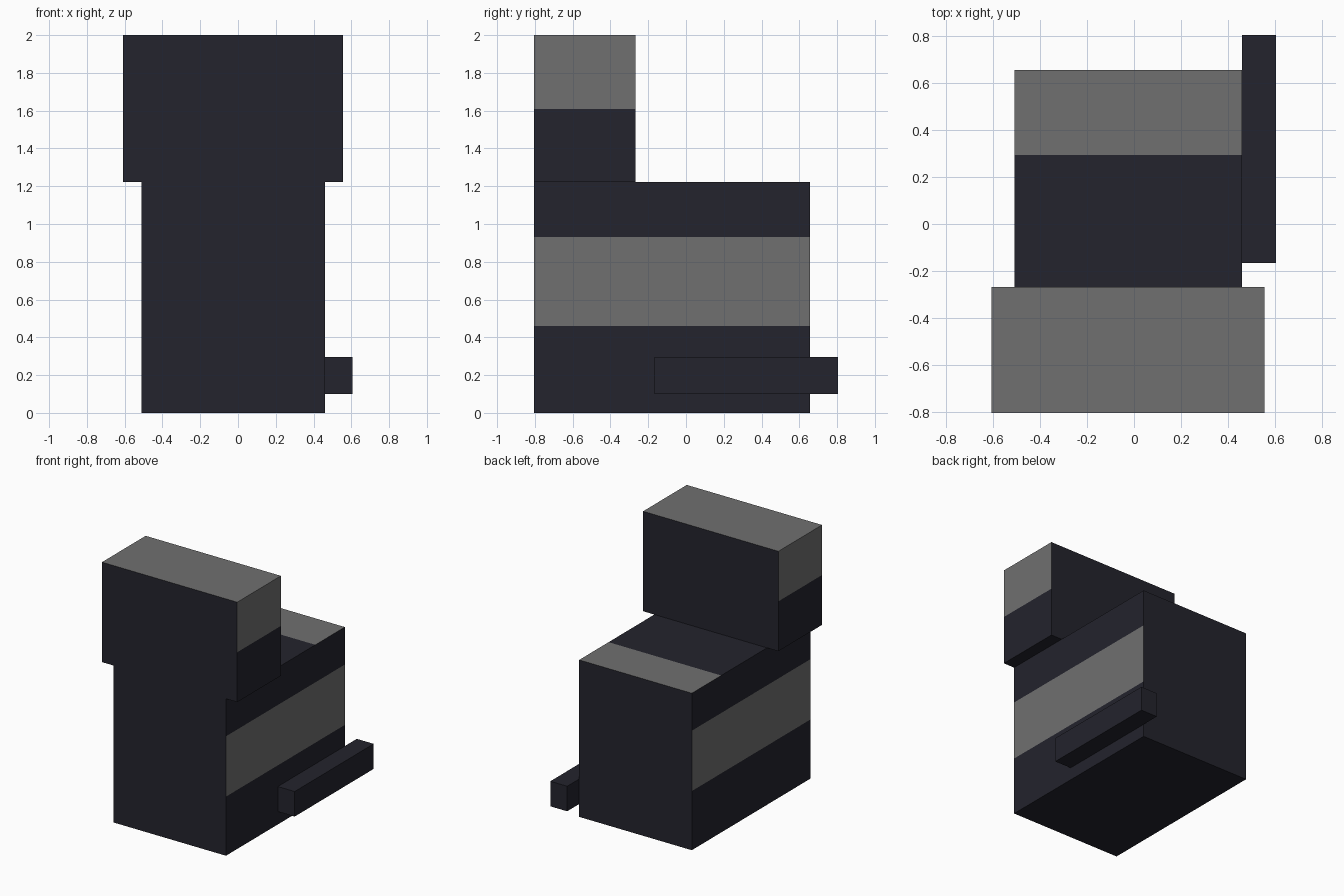
import bpy, bmesh
from mathutils import Vector

cube = bpy.data.objects.get("Cube")
if cube:
    bpy.data.objects.remove(cube, do_unlink=True)


def make_material(name, color):
    mat = bpy.data.materials.new(name)
    mat.use_nodes = True
    mat.diffuse_color = color
    mat.node_tree.nodes["Principled BSDF"].inputs["Base Color"].default_value = color
    return mat


dark = make_material("dark navy", (0.017, 0.017, 0.026, 1))
grey = make_material("mid grey", (0.162, 0.162, 0.162, 1))


def make_box(name, low, high, cuts=(), is_grey=None):
    """Box between two corners, sliced at (axis, position) cuts and painted by a rule."""
    low, high = Vector(low), Vector(high)
    bm = bmesh.new()
    bmesh.ops.create_cube(bm, size=1)
    for v in bm.verts:
        v.co = (low + high) / 2 + v.co * (high - low)
    for axis, position in cuts:
        normal = Vector((0, 0, 0))
        normal[axis] = 1
        bmesh.ops.bisect_plane(bm, geom=bm.verts[:] + bm.edges[:] + bm.faces[:],
                               plane_co=normal * position, plane_no=normal)
    bm.normal_update()
    for f in bm.faces:
        f.material_index = int(bool(is_grey and is_grey(f.calc_center_median(), f.normal)))
    mesh = bpy.data.meshes.new(name)
    bm.to_mesh(mesh)
    bm.free()
    mesh.materials.append(dark)
    mesh.materials.append(grey)
    obj = bpy.data.objects.new(name, mesh)
    bpy.context.collection.objects.link(obj)
    return obj


# Body: grey band around the sides, grey strip at the back of the top
Y, Z = 1, 2
BAND_LOW, BAND_HIGH, STRIP = 0.46, 0.93, 0.295


def body_rule(c, n):
    side_band = abs(n.x) > 0.9 and BAND_LOW < c.z < BAND_HIGH
    top_strip = n.z > 0.9 and c.y > STRIP
    return side_band or top_strip


make_box("body", (-0.51, -0.805, 0), (0.46, 0.657, 1.222),
         [(Z, BAND_LOW), (Z, BAND_HIGH), (Y, STRIP)], body_rule)

# Head: grey top and grey upper half of the sides
HEAD_SPLIT = 1.61


def head_rule(c, n):
    return n.z > 0.9 or (abs(n.x) > 0.9 and c.z > HEAD_SPLIT)


make_box("head", (-0.608, -0.805, 1.222), (0.557, -0.268, 2),
         [(Z, HEAD_SPLIT)], head_rule)

# Side bar
make_box("side_bar", (0.46, -0.167, 0.10), (0.605, 0.805, 0.295))
